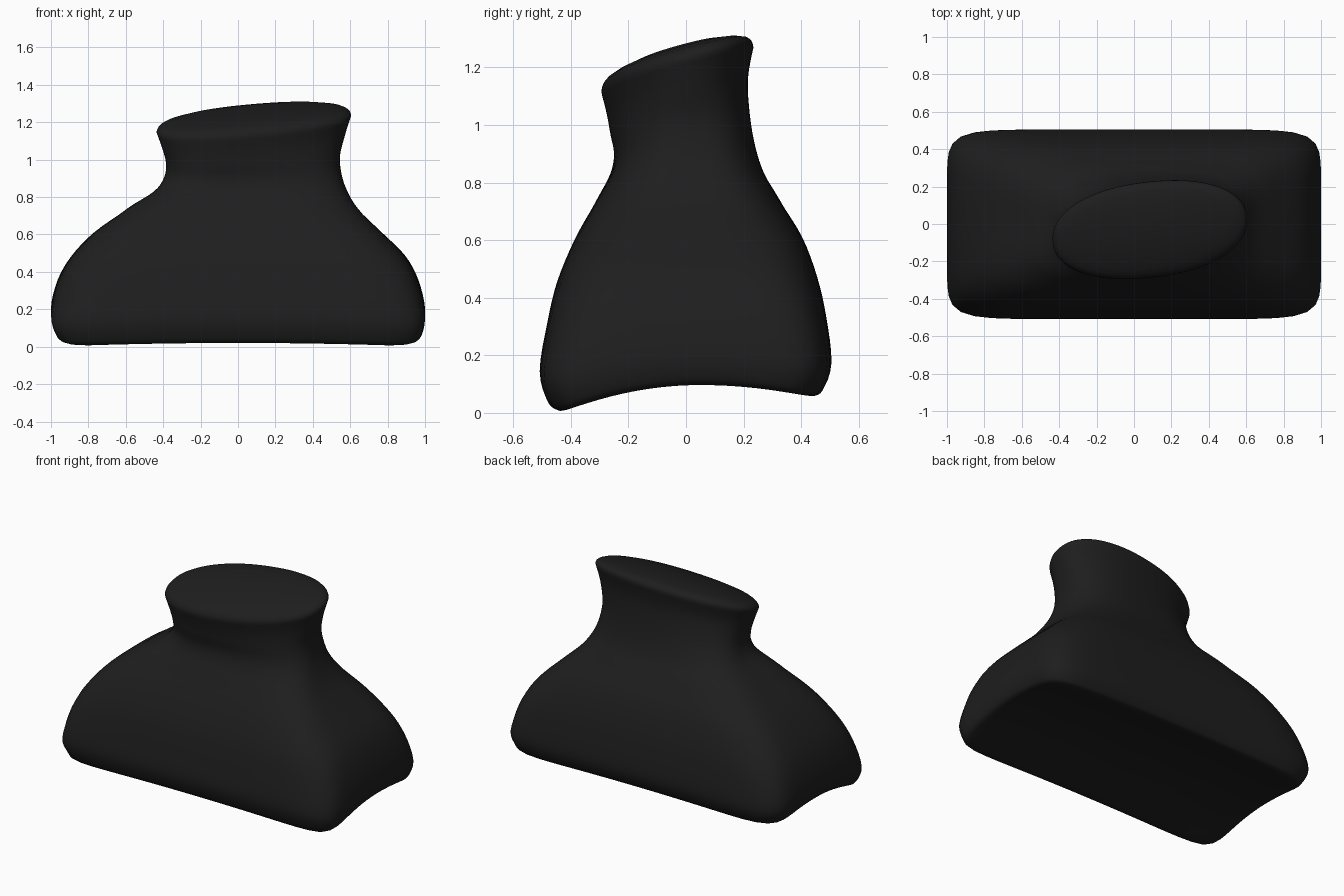
import bpy, bmesh, math

if "Cube" in bpy.data.objects:
    bpy.data.objects.remove(bpy.data.objects["Cube"])

# section rows: z, left, right, front, back, squareness
ROWS = [
    (0.000, -0.945, 0.955, -0.450, 0.450, 9.0),
    (0.025, -0.975, 0.985, -0.480, 0.475, 9.0),
    (0.130, -1.000, 1.000, -0.508, 0.505, 9.0),
    (0.300, -0.965, 0.965, -0.482, 0.487, 7.5),
    (0.450, -0.890, 0.895, -0.447, 0.455, 6.0),
    (0.600, -0.765, 0.765, -0.385, 0.403, 5.0),
    (0.740, -0.590, 0.640, -0.310, 0.325, 4.0),
    (0.830, -0.450, 0.585, -0.262, 0.270, 3.3),
    (0.910, -0.395, 0.555, -0.247, 0.238, 2.9),
    (1.000, -0.385, 0.545, -0.258, 0.218, 2.6),
    (1.100, -0.405, 0.572, -0.272, 0.212, 2.3),
    (1.195, -0.435, 0.605, -0.292, 0.232, 2.2),
]
SIDES, STEPS = 96, 4


def spline(p0, p1, p2, p3, t):
    return [0.5 * (2 * b + (c - a) * t + (2 * a - 5 * b + 4 * c - d) * t * t
                   + (3 * b - a - 3 * c + d) * t ** 3)
            for a, b, c, d in zip(p0, p1, p2, p3)]


def smooth(t):
    t = max(0.0, min(1.0, t))
    return t * t * (3 - 2 * t)


def warp(x, y, z):
    # arched underside and slanted top
    low = max(0.0, 1 - z / 0.7)
    arch = max(0.0, 0.095 - (0.41 if y < 0.05 else 0.29) * (y - 0.05) ** 2)
    top = smooth((z - 0.8) / 0.4)
    return (x, y, z + low * (arch + 0.02 * (1 - x * x)) + top * (0.26 * y + 0.06 * x))


def section(row, scale=1.0, lift=0.0):
    z, l, r, f, b, n = row
    cx, cy, hx, hy = (l + r) / 2, (f + b) / 2, (r - l) / 2, (b - f) / 2
    shear = 0.1 * smooth((z - 0.7) / 0.45)
    hy = math.sqrt(max(hy * hy - (shear * hx) ** 2, 1e-6))
    pts = []
    for i in range(SIDES):
        a = 2 * math.pi * i / SIDES
        c, s = math.cos(a), math.sin(a)
        k = (abs(c) ** n + abs(s) ** n) ** (-1 / n) * scale
        x = hx * k * c
        pts.append(warp(cx + x, cy + hy * k * s + shear * x, z + lift))
    return pts


# underside, flared wall, then domed cap
rings = [section(ROWS[0], s) for s in (0.02, 0.25, 0.5, 0.75, 0.92)]
for i in range(len(ROWS) - 1):
    p0, p3 = ROWS[max(i - 1, 0)], ROWS[min(i + 2, len(ROWS) - 1)]
    for j in range(STEPS):
        rings.append(section(spline(p0, ROWS[i], ROWS[i + 1], p3, j / STEPS)))
rings.append(section(ROWS[-1]))
for s, lift in ((0.99, 0.015), (0.965, 0.028), (0.92, 0.039), (0.8, 0.052),
                (0.55, 0.066), (0.28, 0.074), (0.02, 0.077)):
    rings.append(section(ROWS[-1], s, lift))

bm = bmesh.new()
loops = [[bm.verts.new(p) for p in ring] for ring in rings]
for a, b in zip(loops, loops[1:]):
    for i in range(SIDES):
        j = (i + 1) % SIDES
        bm.faces.new((a[i], a[j], b[j], b[i]))
bm.faces.new(loops[0][::-1])
bm.faces.new(loops[-1])
bmesh.ops.recalc_face_normals(bm, faces=bm.faces)
for f in bm.faces:
    f.smooth = True
mesh = bpy.data.meshes.new("flared_pedestal")
bm.to_mesh(mesh)
bm.free()
body = bpy.data.objects.new("flared_pedestal", mesh)
bpy.context.collection.objects.link(body)

# near-black finish
mat = bpy.data.materials.new("black")
mat.diffuse_color = (0.013, 0.013, 0.013, 1)
mat.use_nodes = True
mat.node_tree.nodes["Principled BSDF"].inputs["Base Color"].default_value = mat.diffuse_color
mesh.materials.append(mat)
